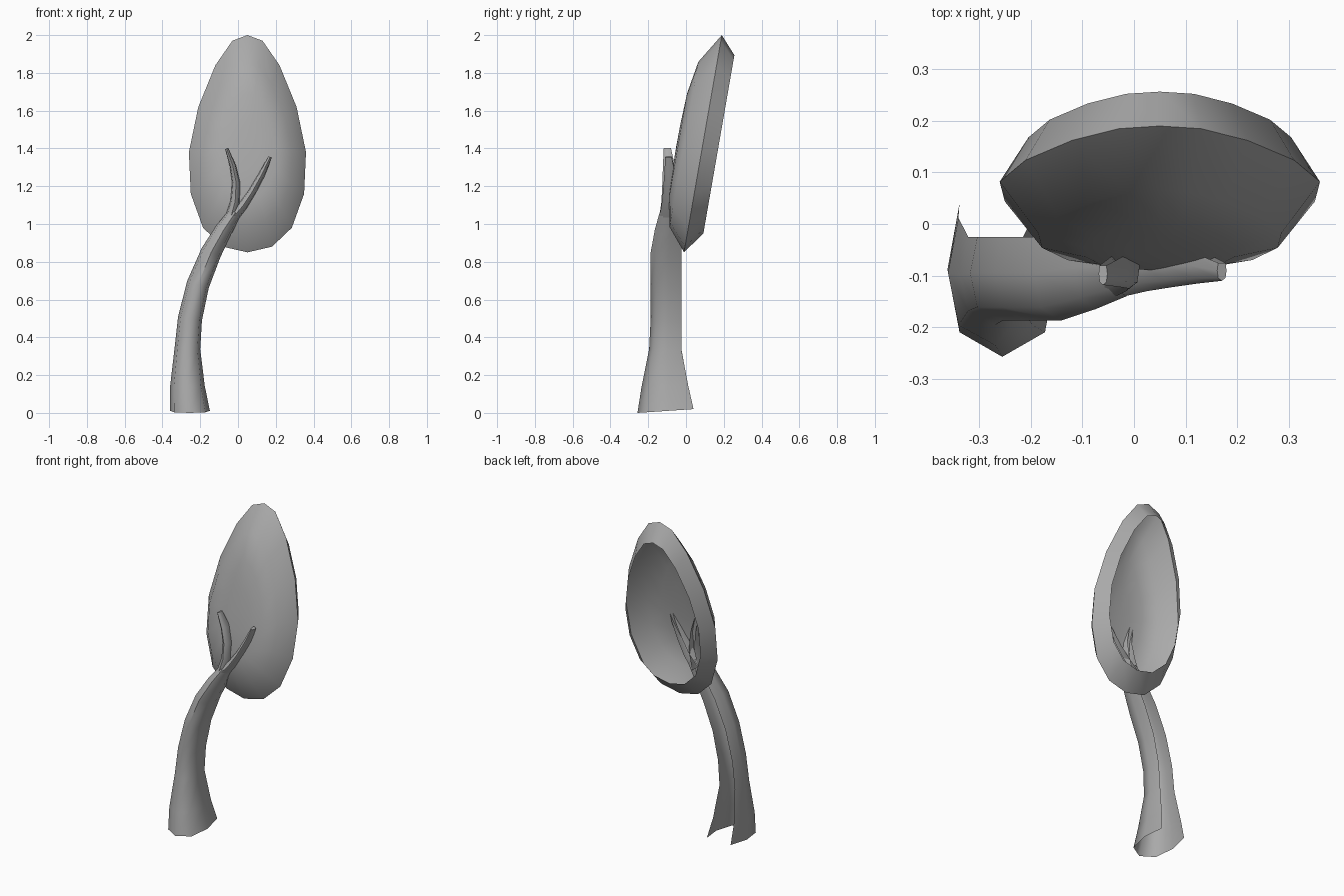
import bpy, bmesh
from mathutils import Vector

cube = bpy.data.objects.get("Cube")
if cube:
    bpy.data.objects.remove(cube)

grey = bpy.data.materials.new("plain_grey")
grey.use_nodes = True
grey.diffuse_color = (0.4, 0.4, 0.4, 1)
grey.node_tree.nodes["Principled BSDF"].inputs["Base Color"].default_value = (0.4, 0.4, 0.4, 1)


def finish(bm, name):
    bmesh.ops.recalc_face_normals(bm, faces=bm.faces)
    mesh = bpy.data.meshes.new(name)
    bm.to_mesh(mesh)
    bm.free()
    mesh.materials.append(grey)
    obj = bpy.data.objects.new(name, mesh)
    bpy.context.collection.objects.link(obj)
    bpy.ops.object.select_all(action='DESELECT')
    obj.select_set(True)
    bpy.context.view_layer.objects.active = obj
    bpy.ops.object.shade_smooth_by_angle(angle=1.05)
    return obj


def bridge(bm, a, b, closed):
    n = len(a)
    for i in range(n if closed else n - 1):
        j = (i + 1) % n
        bm.faces.new((a[i], a[j], b[j], b[i]))


# Bark channel, open at the back: (side, depth) with depth 0 at the front
HALF = [(0.78, 1), (1, 0.57), (0.78, 0.16)]
CHANNEL = [(-s, t) for s, t in HALF] + [(0, 0)] + HALF[::-1]


def channel(name, stations, cap=False):
    """Stations are (x, z, half width, front y, back y)."""
    bm = bmesh.new()
    rows = []
    for i, (x, z, half, front, back) in enumerate(stations):
        p, q = stations[max(i - 1, 0)], stations[min(i + 1, len(stations) - 1)]
        along = Vector((q[0] - p[0], q[1] - p[1])).normalized()
        if z == 0:
            along = Vector((0, 1))
        rows.append([bm.verts.new((x + s * half * along.y,
                                   front + t * (back - front),
                                   z - s * half * along.x + (0.02 * t if z == 0 else 0)))
                     for s, t in CHANNEL])
    for a, b in zip(rows, rows[1:]):
        bridge(bm, a, b, False)
    if cap:
        bm.faces.new(rows[-1])
    return finish(bm, name)


channel("trunk", [
    (-0.255, 0, 0.106, -0.257, 0.04),
    (-0.268, 0.14, 0.092, -0.235, 0.012),
    (-0.268, 0.34, 0.068, -0.195, -0.025),
    (-0.254, 0.5, 0.064, -0.187, -0.025),
    (-0.212, 0.68, 0.06, -0.187, -0.025),
    (-0.142, 0.85, 0.055, -0.187, -0.025),
    (-0.075, 0.97, 0.046, -0.165, -0.025),
    (-0.015, 1.06, 0.034, -0.14, -0.03)])

channel("right_branch", [
    (-0.045, 1.01, 0.03, -0.145, -0.03),
    (-0.015, 1.12, 0.026, -0.13, -0.035),
    (-0.01, 1.22, 0.021, -0.125, -0.05),
    (-0.028, 1.31, 0.016, -0.122, -0.06),
    (-0.06, 1.4, 0.009, -0.118, -0.08)], cap=True)

channel("left_branch", [
    (-0.04, 1.02, 0.03, -0.145, -0.03),
    (0.025, 1.095, 0.026, -0.13, -0.035),
    (0.075, 1.17, 0.021, -0.122, -0.045),
    (0.125, 1.26, 0.017, -0.115, -0.055),
    (0.17, 1.355, 0.01, -0.11, -0.075)], cap=True)

# Leaf crown: egg outline scaled into rings, leaning back, open behind
CENTRE_X, CENTRE_Z = 0.05, 1.41
side = [(0.08, 1.97), (0.17, 1.84), (0.26, 1.62), (0.31, 1.38),
        (0.3, 1.16), (0.235, 0.98), (0.13, 0.88)]
outline = [(0, 2)] + side + [(0, 0.85)] + [(-x, z) for x, z in side[::-1]]


def crown_point(x, z, scale, offset):
    dz = (z - CENTRE_Z) * scale
    return (CENTRE_X + x * scale, 0.087 + 0.174 * dz + offset, CENTRE_Z + dz)


bm = bmesh.new()
rings = [[bm.verts.new(crown_point(x, z, scale, offset)) for x, z in outline]
         for scale, offset in [(0.82, 0.085), (1, 0), (0.76, -0.1), (0.48, -0.13), (0.22, -0.137)]]
for a, b in zip(rings, rings[1:]):
    bridge(bm, a, b, True)
tip = bm.verts.new(crown_point(0, CENTRE_Z, 0, -0.139))
last = rings[-1]
for i, v in enumerate(last):
    bm.faces.new((v, last[(i + 1) % len(last)], tip))
finish(bm, "leaf_crown")
